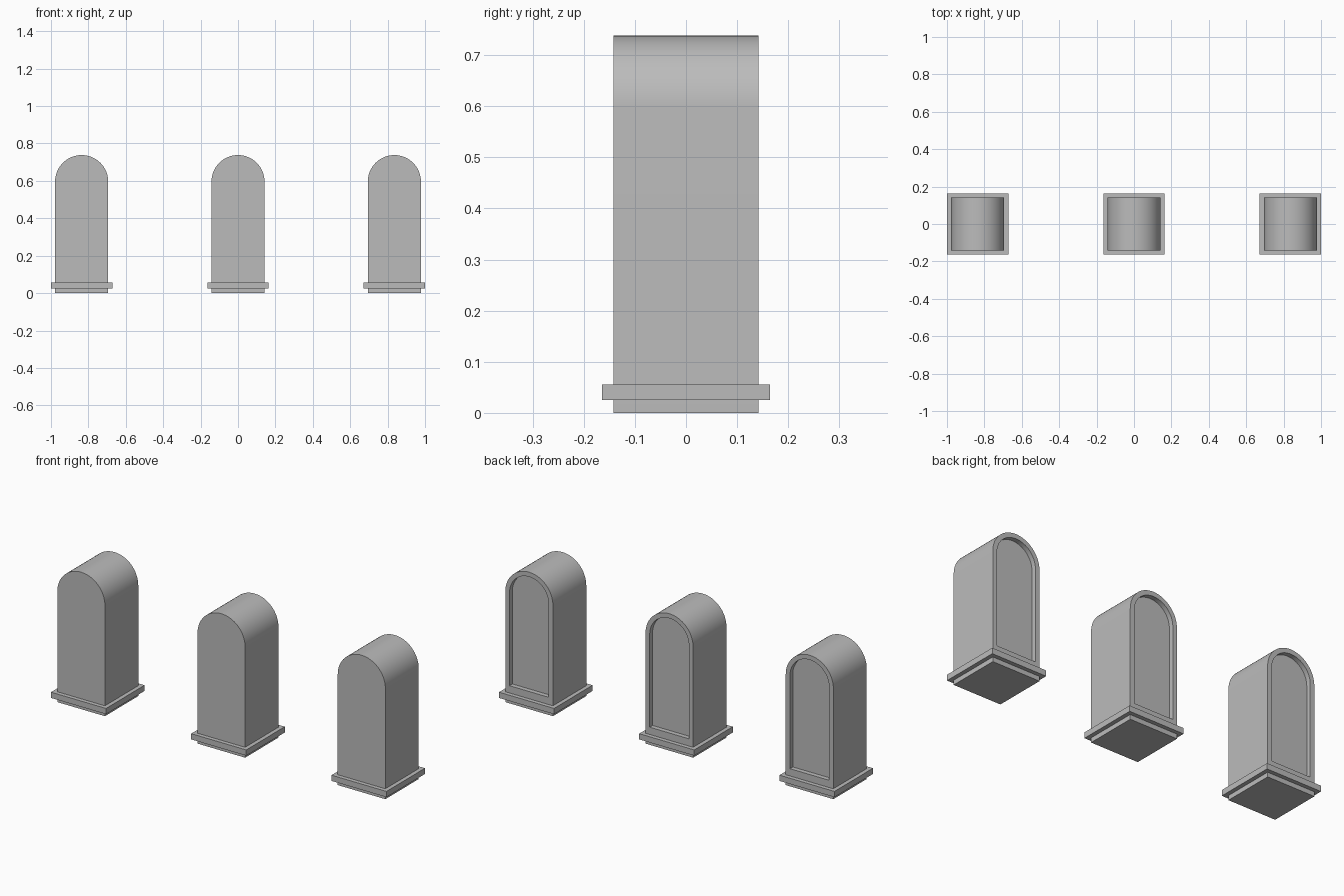
import bpy, bmesh, math

cube = bpy.data.objects.get("Cube")
if cube:
    bpy.data.objects.remove(cube, do_unlink=True)

HALF = 0.142          # half width and half depth of a pillar
SPRING = 0.596        # height where the arch starts
RIM = 0.025           # width of the frame around the niche
DEPTH = 0.025         # depth of the niche
SPACING = 0.836
SEGMENTS = 32

stone = bpy.data.materials.new("grey_stone")
stone.use_nodes = True
grey = (0.5, 0.5, 0.5, 1)
stone.diffuse_color = grey
stone.node_tree.nodes["Principled BSDF"].inputs["Base Color"].default_value = grey


def arch_loop(bm, radius, bottom, y):
    """Round-topped outline at depth y."""
    points = [(radius, bottom)]
    for i in range(SEGMENTS + 1):
        a = math.pi * i / SEGMENTS
        points.append((radius * math.cos(a), SPRING + radius * math.sin(a)))
    points.append((-radius, bottom))
    return [bm.verts.new((x, y, z)) for x, z in points]


def bridge(bm, a, b):
    for i in range(len(a)):
        j = (i + 1) % len(a)
        bm.faces.new((a[i], a[j], b[j], b[i]))


def finish(bm, name, x):
    bmesh.ops.recalc_face_normals(bm, faces=bm.faces)
    mesh = bpy.data.meshes.new(name)
    bm.to_mesh(mesh)
    bm.free()
    mesh.materials.append(stone)
    obj = bpy.data.objects.new(name, mesh)
    obj.location.x = x
    bpy.context.collection.objects.link(obj)
    return obj


def pillar(name, x):
    # Arched body with a niche sunk into its back
    bm = bmesh.new()
    loops = [arch_loop(bm, HALF, 0, -HALF),
             arch_loop(bm, HALF, 0, HALF),
             arch_loop(bm, HALF - RIM, 0.095, HALF),
             arch_loop(bm, HALF - RIM, 0.095, HALF - DEPTH)]
    for a, b in zip(loops, loops[1:]):
        bridge(bm, a, b)
    bm.faces.new(loops[0])
    bm.faces.new(loops[-1])
    body = finish(bm, name + "_arched_body", x)
    bpy.ops.object.select_all(action='DESELECT')
    body.select_set(True)
    bpy.context.view_layer.objects.active = body
    bpy.ops.object.shade_smooth_by_angle(angle=math.radians(30))

    # Square band around the foot
    bm = bmesh.new()
    bmesh.ops.create_cube(bm, size=1)
    bmesh.ops.scale(bm, vec=(0.328, 0.328, 0.031), verts=bm.verts)
    bmesh.ops.translate(bm, vec=(0, 0, 0.0405), verts=bm.verts)
    finish(bm, name + "_base_band", x)


for side, label in ((-1, "right"), (0, "middle"), (1, "left")):
    pillar(label, side * SPACING)
